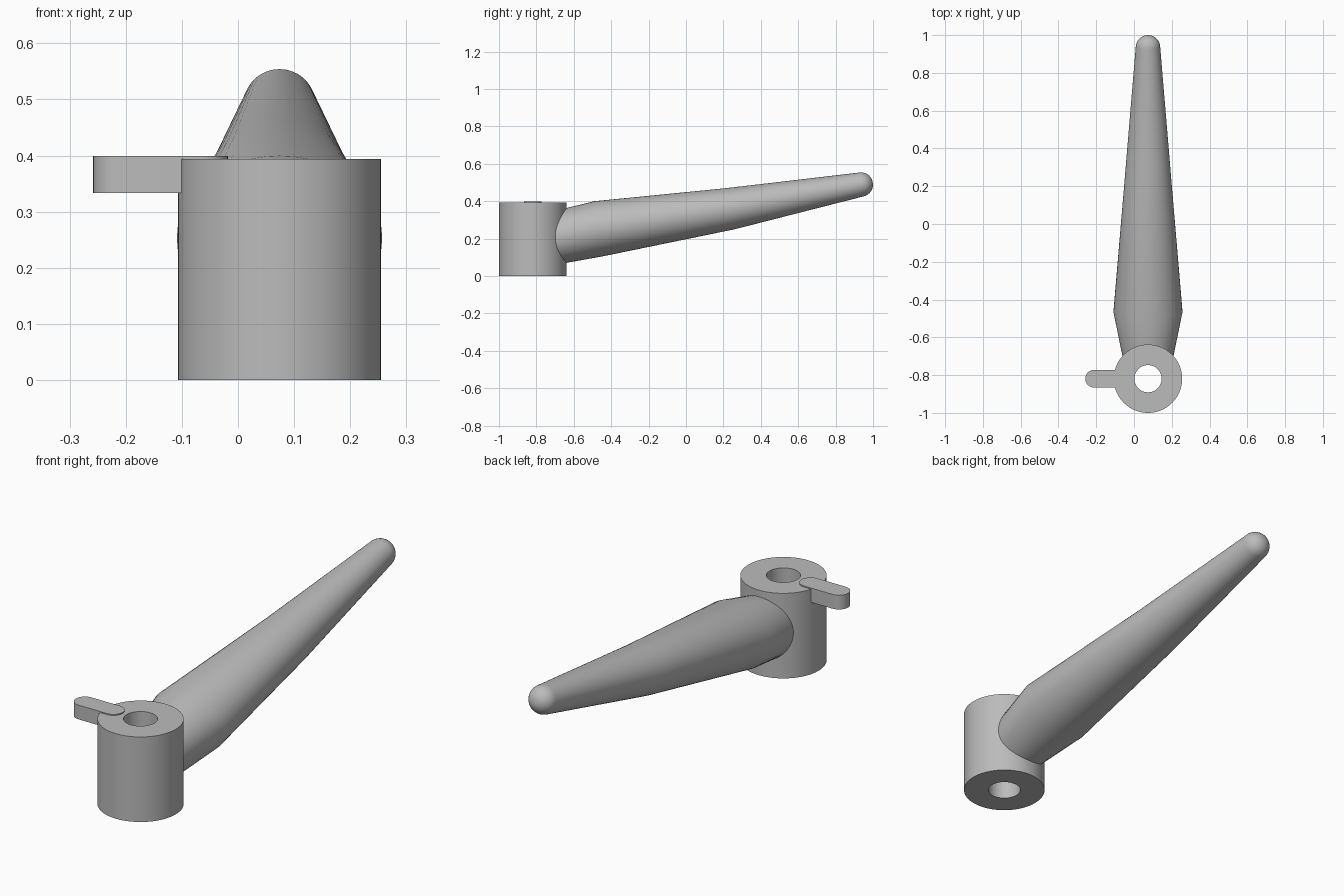
import bpy, bmesh, math
from math import sin, cos, pi

if "Cube" in bpy.data.objects:
    bpy.data.objects.remove(bpy.data.objects["Cube"], do_unlink=True)

GREY = (0.5, 0.5, 0.5, 1)
grey = bpy.data.materials.new("plain grey")
grey.use_nodes = True
grey.diffuse_color = GREY
grey.node_tree.nodes["Principled BSDF"].inputs["Base Color"].default_value = GREY

HUB_X, HUB_Y, HUB_R, HUB_TOP = 0.074, -0.819, 0.181, 0.394


def loft(name, rings, closed=False, angle=30):
    """Skin a list of equal-length point rings; cap the ends unless closed."""
    bm = bmesh.new()
    loops = [[bm.verts.new(p) for p in ring] for ring in rings]
    n = len(loops[0])
    pairs = list(zip(loops, loops[1:]))
    if closed:
        pairs.append((loops[-1], loops[0]))
    else:
        bm.faces.new(loops[0])
        bm.faces.new(loops[-1])
    for a, b in pairs:
        for i in range(n):
            j = (i + 1) % n
            bm.faces.new((a[i], a[j], b[j], b[i]))
    bmesh.ops.recalc_face_normals(bm, faces=bm.faces)
    mesh = bpy.data.meshes.new(name)
    bm.to_mesh(mesh)
    bm.free()
    mesh.materials.append(grey)
    obj = bpy.data.objects.new(name, mesh)
    bpy.context.collection.objects.link(obj)
    bpy.ops.object.select_all(action="DESELECT")
    obj.select_set(True)
    bpy.context.view_layer.objects.active = obj
    bpy.ops.object.shade_smooth_by_angle(angle=math.radians(angle))
    return obj


def circle(r, z, n=64):
    return [(HUB_X + r * cos(2 * pi * i / n), HUB_Y + r * sin(2 * pi * i / n), z)
            for i in range(n)]


def arm_ring(y, z, w, h, tilt, n=48):
    """Ellipse across the arm, leaning back with the arm's slope."""
    t = math.radians(tilt)
    return [(HUB_X + w * cos(a), y - h * sin(t) * sin(a), z + h * cos(t) * sin(a))
            for a in (2 * pi * i / n for i in range(n))]


# Hub: tube with a bore right through
BORE = 0.072
loft("hub", [circle(HUB_R, 0), circle(HUB_R, HUB_TOP),
             circle(BORE, HUB_TOP), circle(BORE, 0)], closed=True)

# Arm: tapering elliptical handle, rooted in the hub wall, with a domed tip
TIP_Y, TIP_Z, TIP_R, TIP_TILT = 0.935, 0.489, 0.065, 12
rings = [arm_ring(-0.715, 0.2, 0.132, 0.141, 10),
         arm_ring(-0.465, 0.253, 0.183, 0.149, 10),
         arm_ring(0.24, 0.36, 0.123, 0.112, 10)]
slope = math.radians(TIP_TILT)
for k in range(8):
    a = k * pi / 2 / 8
    d, r = TIP_R * sin(a), TIP_R * cos(a)
    rings.append(arm_ring(TIP_Y + d * cos(slope), TIP_Z + d * sin(slope), r, r, TIP_TILT))
loft("arm", rings)

# Pointer tab: round-ended plate standing slightly proud of the hub top
TAB_R, X0, X1 = 0.047, -0.211, -0.065


def pill(z, n=16):
    ends = ((X1, -pi / 2), (X0, pi / 2))
    return [(x + TAB_R * cos(s + pi * i / n), HUB_Y + TAB_R * sin(s + pi * i / n), z)
            for x, s in ends for i in range(n + 1)]


loft("pointer_tab", [pill(0.333), pill(0.399)])
